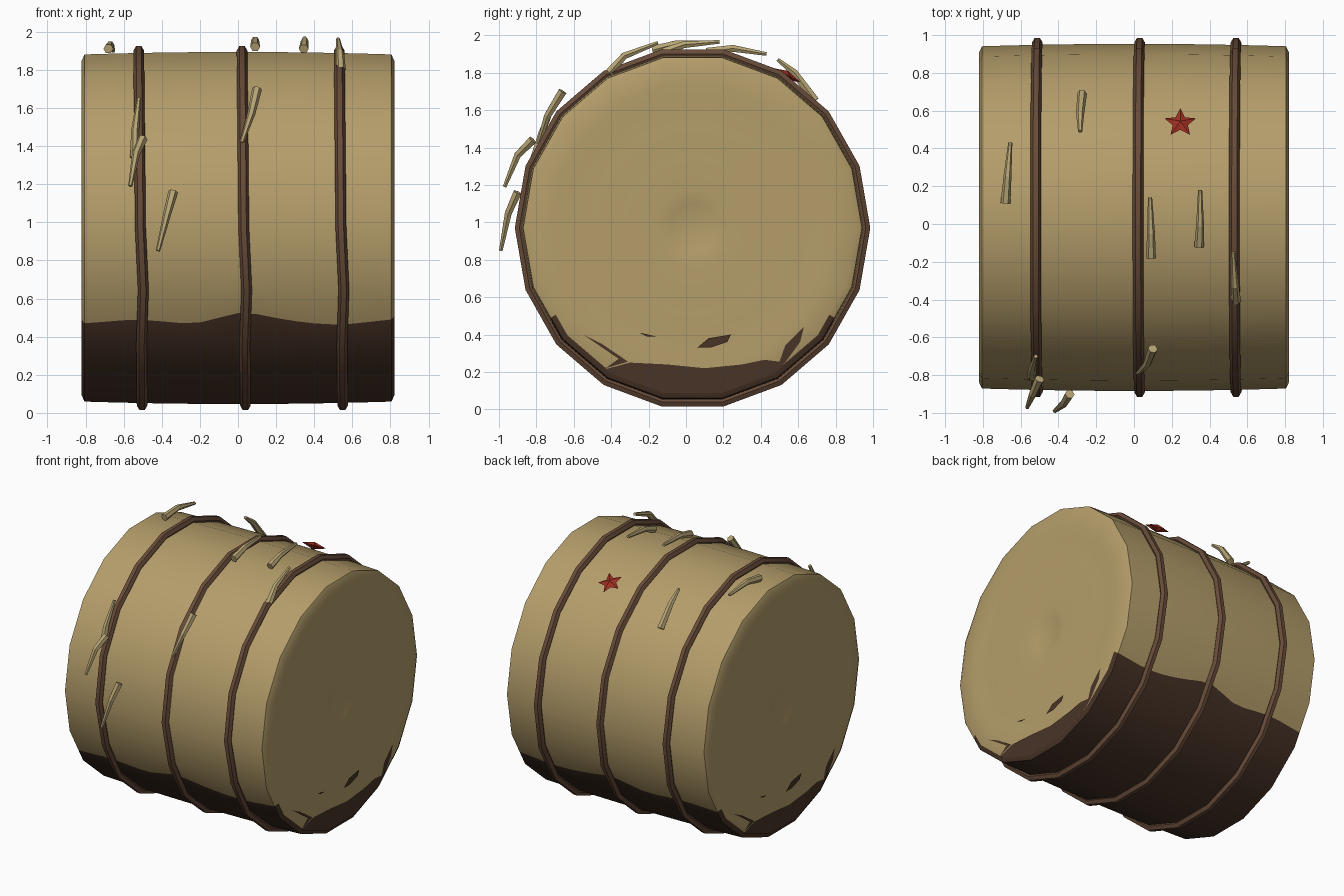
import bpy, bmesh, math
from mathutils import Vector, Matrix

if "Cube" in bpy.data.objects:
    bpy.data.objects.remove(bpy.data.objects["Cube"])

CY, CZ = 0.035, 0.97      # axis of the bale
RY, RZ = 0.915, 0.934     # body radii


def material(name, rgb):
    m = bpy.data.materials.new(name)
    m.diffuse_color = (*rgb, 1)
    m.use_nodes = True
    m.node_tree.nodes["Principled BSDF"].inputs["Base Color"].default_value = m.diffuse_color
    return m


HAY = material("hay", (0.46, 0.34, 0.145))
MUD = material("mud brown", (0.066, 0.034, 0.020))
ROPE = material("rope brown", (0.135, 0.070, 0.040))
STRAW = material("loose straw", (0.47, 0.37, 0.175))
RED = material("star red", (0.36, 0.028, 0.016))


def finish(bm, name, mats, smooth=None, recalc=True):
    if recalc:
        bmesh.ops.recalc_face_normals(bm, faces=bm.faces)
    me = bpy.data.meshes.new(name)
    bm.to_mesh(me)
    bm.free()
    ob = bpy.data.objects.new(name, me)
    bpy.context.collection.objects.link(ob)
    for m in mats:
        me.materials.append(m)
    if smooth:
        bpy.ops.object.select_all(action='DESELECT')
        ob.select_set(True)
        bpy.context.view_layer.objects.active = ob
        bpy.ops.object.shade_smooth_by_angle(angle=math.radians(smooth))
    return ob


def rim(deg, k=1.0):
    a = math.radians(deg)
    return Vector((0, CY + RY * k * math.cos(a), CZ + RZ * k * math.sin(a)))


def mud_height(x):
    return 0.475 + 0.05 * math.exp(-(x / 0.17) ** 2) + 0.012 * math.sin(9 * x)


def section(x, k, mud_x):
    """18-sided ring with two extra points on the mud line."""
    pts = [rim(20 * i) for i in range(18)]
    h = mud_height(mud_x)

    def cut(a, b):
        return a.lerp(b, (h - a.z) / (b.z - a.z))
    pts = pts[:11] + [cut(pts[10], pts[11])] + pts[11:17] + [cut(pts[17], pts[16])] + pts[17:]
    c = Vector((0, CY, CZ))
    return [c + (p - c) * k + Vector((x, 0, 0)) for p in pts]


# Bale body: bulged side and rippled ends
END = [(0.955, 0.82), (0.83, 0.818), (0.75, 0.82), (0.66, 0.812), (0.59, 0.819),
       (0.49, 0.810), (0.41, 0.817), (0.31, 0.809), (0.22, 0.816), (0.14, 0.803), (0.07, 0.793)]
rows = [(-x, k, -0.8) for k, x in reversed(END)]
for i in range(17):
    x = -0.805 + 1.61 * i / 16
    rows.append((x, 0.99 + 0.014 * (1 - (x / 0.805) ** 2), x))
rows += [(x, k, 0.8) for k, x in END]

bm = bmesh.new()
rings = [[bm.verts.new(p) for p in section(*r)] for r in rows]
n = len(rings[0])
for j in range(len(rings) - 1):
    side = len(END) - 1 <= j <= len(END) + 16
    for i in range(n):
        f = bm.faces.new((rings[j][i], rings[j][(i + 1) % n],
                          rings[j + 1][(i + 1) % n], rings[j + 1][i]))
        f.material_index = 1 if side and 11 <= i <= 17 else 0
bm.faces.new(rings[0])
bm.faces.new(rings[-1])
finish(bm, "bale_body", [HAY, MUD], 35)

# Mud stains on both ends, as thin plates
foot = [rim(a, 0.96) for a in (300, 280, 260, 240)]
STAINS = [
    [(-0.43, 0.215), (-0.3, 0.25), (-0.1, 0.24), (0.1, 0.22), (0.3, 0.24), (0.42, 0.265),
     (0.5, 0.255), (0.53, 0.34), (0.63, 0.44), (0.61, 0.36), (0.53, 0.25)] + [(p.y, p.z) for p in foot],
    [(-0.55, 0.40), (-0.45, 0.35), (-0.31, 0.255), (-0.43, 0.22), (-0.36, 0.27)],
    [(0.06, 0.33), (0.12, 0.38), (0.24, 0.40), (0.22, 0.36), (0.13, 0.33)],
    [(-0.25, 0.41), (-0.16, 0.39), (-0.21, 0.39)],
]
for name, s in (("right_end_mud", 1), ("left_end_mud", -1)):
    bm = bmesh.new()
    for shape in STAINS:
        f = bm.faces.new([bm.verts.new((s * 0.824, CY + s * (y - CY), z)) for y, z in shape])
        f.normal_update()
        if f.normal.x * s < 0:
            f.normal_flip()
    finish(bm, name, [MUD], recalc=False)


def tube(name, pts, radii, sides, mat, closed=False, smooth=None):
    bm = bmesh.new()
    pts = [Vector(p) for p in pts]
    m = len(pts)
    loops = []
    for i, p in enumerate(pts):
        a = pts[(i - 1) % m] if closed or i else p
        b = pts[(i + 1) % m] if closed or i < m - 1 else p
        t = (b - a).normalized()
        u = (Vector((1, 0, 0)) - t * t.x).normalized()
        v = t.cross(u)
        loops.append([bm.verts.new(p + radii[i] * (u * math.cos(w) + v * math.sin(w)))
                      for w in (2 * math.pi * q / sides for q in range(sides))])
    for i in range(m if closed else m - 1):
        A, B = loops[i], loops[(i + 1) % m]
        for q in range(sides):
            bm.faces.new((A[q], A[(q + 1) % sides], B[(q + 1) % sides], B[q]))
    if not closed:
        bm.faces.new(loops[0])
        bm.faces.new(loops[-1])
    return finish(bm, name, [mat], smooth)


# Three binding ropes
for i, x0 in enumerate((-0.512, 0.03, 0.54)):
    path = []
    for q in range(18):
        p = rim(20 * q, 1.012)
        p.x = x0 - 0.009 * math.sin(math.radians(20 * q)) + (0.012 if q == 10 else 0)
        path.append(p)
    tube("rope_%d" % (i + 1), path, [0.028] * 18, 6, ROPE, True, 30)

# Loose straws, from the wide end to the thin end
STRAWS = [
    [(0.54, -0.41, 1.80), (0.535, -0.33, 1.89), (0.525, -0.15, 1.96)],
    [(0.09, -0.18, 1.92), (0.09, -0.05, 1.955), (0.085, 0.14, 1.96)],
    [(0.345, -0.12, 1.91), (0.35, -0.01, 1.95), (0.35, 0.18, 1.965)],
    [(-0.68, 0.11, 1.91), (-0.67, 0.25, 1.93), (-0.655, 0.43, 1.90)],
    [(-0.275, 0.69, 1.65), (-0.285, 0.58, 1.80), (-0.285, 0.49, 1.87)],
    [(0.10, -0.66, 1.70), (0.07, -0.74, 1.57), (0.02, -0.79, 1.42)],
    [(-0.54, -0.81, 1.34), (-0.54, -0.77, 1.48), (-0.52, -0.70, 1.65)],
    [(-0.50, -0.82, 1.44), (-0.535, -0.90, 1.36), (-0.565, -0.97, 1.19)],
    [(-0.34, -0.90, 1.16), (-0.37, -0.95, 1.05), (-0.42, -0.99, 0.85)],
]
for i, path in enumerate(STRAWS):
    tube("straw_%d" % (i + 1), path, [0.026, 0.021, 0.011], 6, STRAW)

# Small faceted red star on the back of the top
bm = bmesh.new()
turn = Matrix.Translation((0.245, 0.535, 1.79)) @ Matrix.Rotation(math.radians(-28), 4, 'X')
tips = [(0.088 if q % 2 == 0 else 0.042, math.pi / 2 + math.pi * q / 5) for q in range(10)]
edge = [bm.verts.new(turn @ Vector((r * math.cos(a), r * math.sin(a), 0))) for r, a in tips]
top = bm.verts.new(turn @ Vector((0, 0, 0.022)))
base = bm.verts.new(turn @ Vector((0, 0, -0.03)))
for q in range(10):
    bm.faces.new((edge[q], edge[(q + 1) % 10], top))
    bm.faces.new((edge[(q + 1) % 10], edge[q], base))
finish(bm, "star", [RED])
